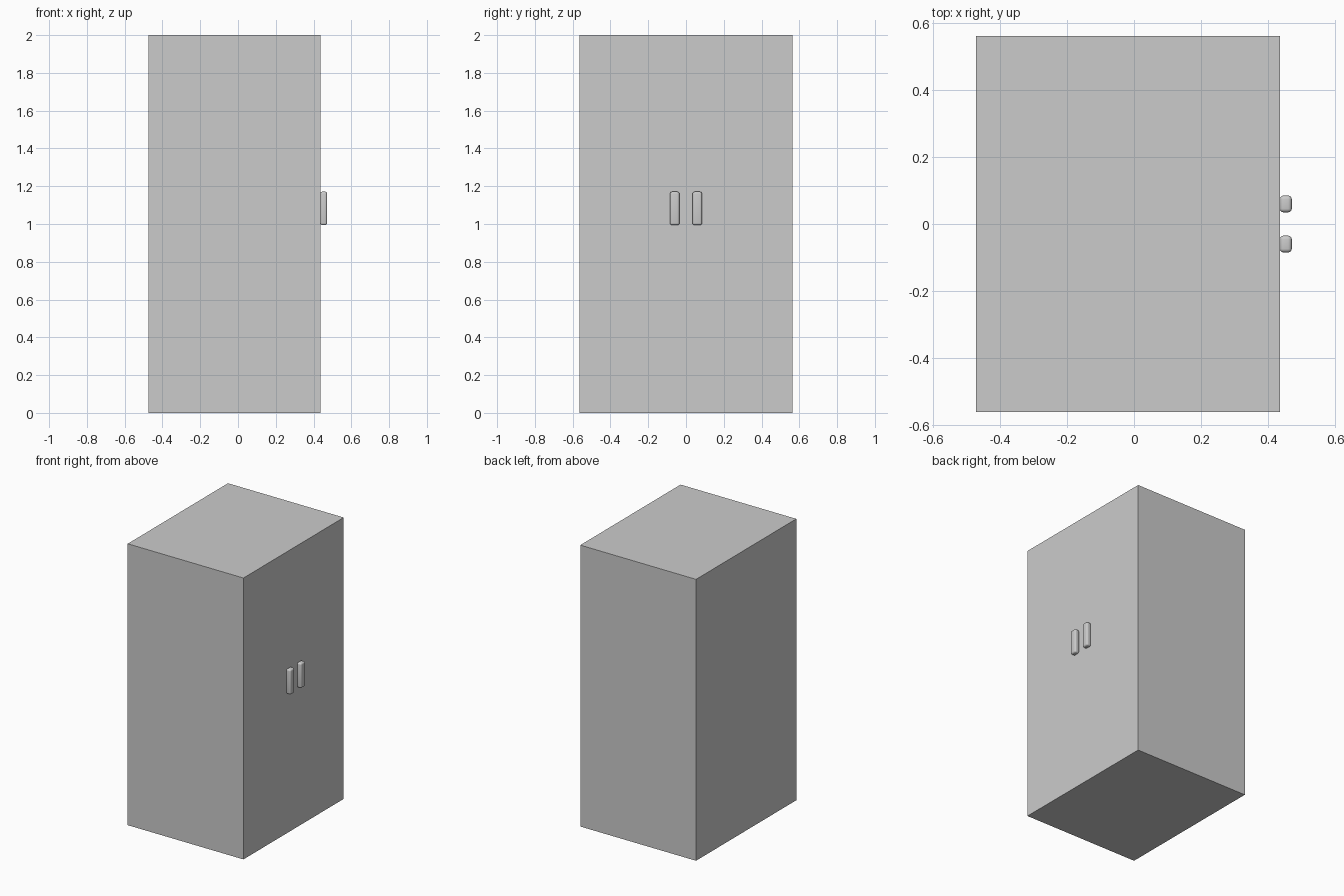
import bpy
import math

if "Cube" in bpy.data.objects:
    bpy.data.objects.remove(bpy.data.objects["Cube"])


def box(name, lo, hi, bevel=0.0):
    # Axis-aligned box between two corners, optionally rounded
    size = [b - a for a, b in zip(lo, hi)]
    centre = [(a + b) / 2 for a, b in zip(lo, hi)]
    bpy.ops.mesh.primitive_cube_add(size=1, location=centre)
    ob = bpy.context.object
    ob.name = name
    ob.scale = size
    bpy.ops.object.transform_apply(location=False, rotation=False, scale=True)
    if bevel:
        mod = ob.modifiers.new("rounding", "BEVEL")
        mod.width = bevel
        mod.segments = 4
        bpy.ops.object.modifier_apply(modifier=mod.name)
        bpy.ops.object.shade_smooth_by_angle(angle=math.radians(40))
    return ob


# Cabinet body
box("cabinet_body", (-0.473, -0.563, 0), (0.437, 0.563, 2))

# Pair of upright door handles on the +x face
for side, y in (("left", -0.06), ("right", 0.06)):
    box("handle_" + side, (0.436, y - 0.025, 0.994), (0.472, y + 0.025, 1.171), 0.011)
